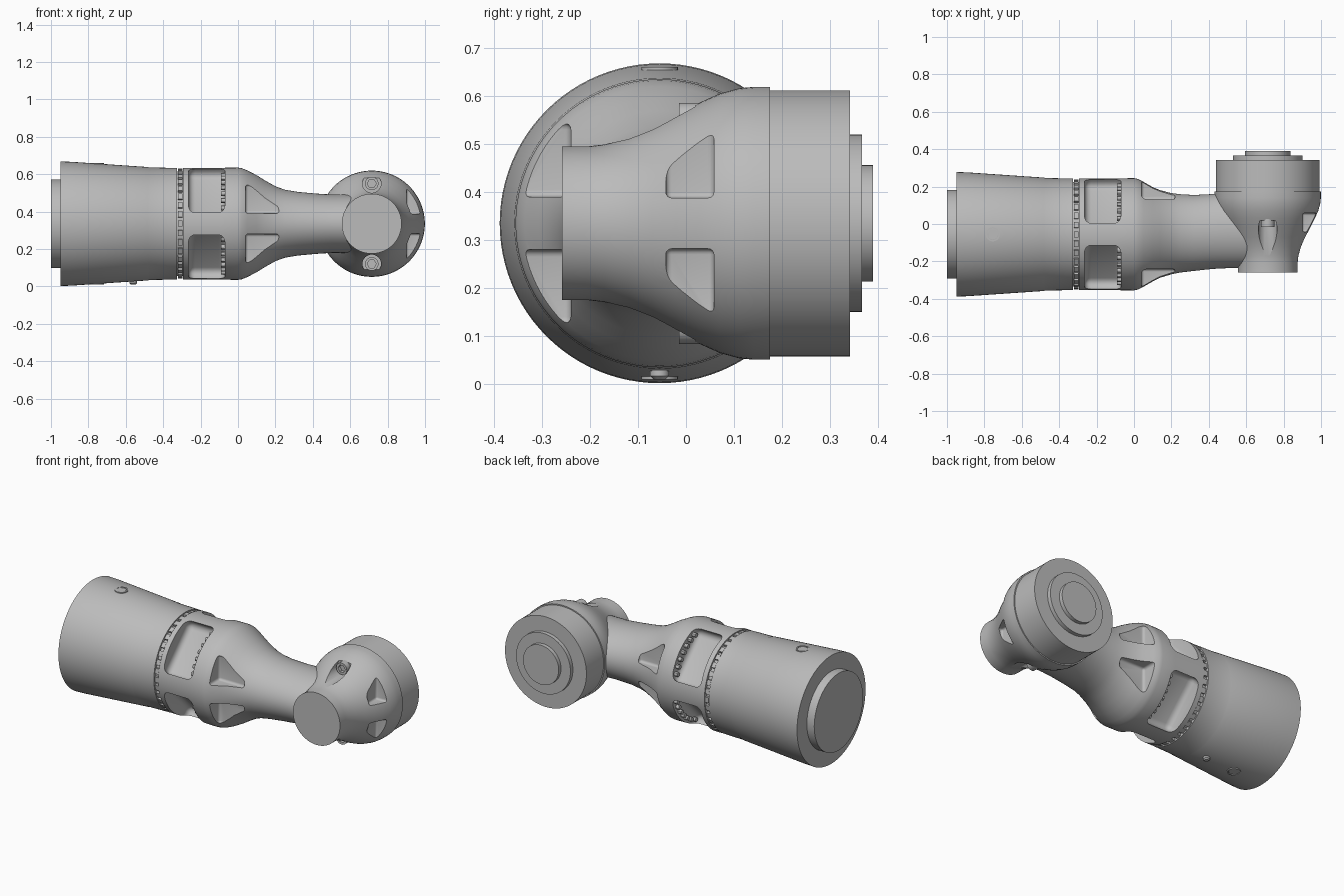
import bpy, bmesh, math
from mathutils import Matrix, Vector

if "Cube" in bpy.data.objects:
    bpy.data.objects.remove(bpy.data.objects["Cube"])

metal = bpy.data.materials.new("grey metal")
metal.use_nodes = True
GREY = (0.5, 0.5, 0.5, 1)
metal.diffuse_color = GREY
metal.node_tree.nodes["Principled BSDF"].inputs["Base Color"].default_value = GREY

CY, CZ, JX = -0.055, 0.335, 0.715     # arm axis (y, z) and wrist axis x
ARM = Vector((0, CY, CZ))
WRIST = Vector((JX, 0, CZ))
ROWS_TO_Y = Matrix(((0, -1, 0), (1, 0, 0), (0, 0, 1))).to_4x4()


def make(name, bm, matrix=Matrix()):
    bmesh.ops.recalc_face_normals(bm, faces=bm.faces)
    mesh = bpy.data.meshes.new(name)
    bm.to_mesh(mesh)
    bm.free()
    mesh.transform(matrix)
    mesh.materials.append(metal)
    obj = bpy.data.objects.new(name, mesh)
    bpy.context.collection.objects.link(obj)
    return obj


def loft(name, rows, matrix, sides=96):
    """Closed tube along x; each row is (x, width, height, side shift)."""
    bm = bmesh.new()
    rings = []
    for row in rows:
        x, w = row[0], row[1]
        h = row[2] if len(row) > 2 else w
        s = row[3] if len(row) > 3 else 0
        angles = [math.tau * i / sides for i in range(sides)]
        rings.append([bm.verts.new((x, s + w * math.cos(a), h * math.sin(a))) for a in angles])
    for a, b in zip(rings, rings[1:]):
        for i in range(sides):
            j = (i + 1) % sides
            bm.faces.new((a[i], a[j], b[j], b[i]))
    bm.faces.new(rings[0])
    bm.faces.new(rings[-1])
    return make(name, bm, matrix)


def box(name, low, high, matrix=Matrix(), bevel=0.0):
    low, high = Vector(low), Vector(high)
    bm = bmesh.new()
    bmesh.ops.create_cube(bm, size=1)
    bmesh.ops.scale(bm, vec=high - low, verts=bm.verts)
    bmesh.ops.translate(bm, vec=(low + high) / 2, verts=bm.verts)
    if bevel:
        bmesh.ops.bevel(bm, geom=bm.edges[:], offset=bevel, segments=4, profile=0.5, affect='EDGES')
    return make(name, bm, matrix)


def cut(obj, cutters):
    for c in cutters:
        mod = obj.modifiers.new("cut", 'BOOLEAN')
        mod.operation, mod.solver, mod.object = 'DIFFERENCE', 'EXACT', c
    bpy.context.view_layer.update()
    graph = bpy.context.evaluated_depsgraph_get()
    mesh = bpy.data.meshes.new_from_object(obj.evaluated_get(graph))
    obj.modifiers.clear()
    obj.data = mesh
    for c in cutters:
        bpy.data.objects.remove(c)


def spin(degrees):
    return Matrix.Rotation(math.radians(degrees), 4, 'X')


arm_m = Matrix.Translation(ARM)
wrist_m = Matrix.Translation(WRIST) @ ROWS_TO_Y

# Motor housing with its end plate
loft("housing_end_plate", [(-1, 0.237), (-0.94, 0.237)], arm_m)
loft("motor_housing", [(-0.95, 0.333), (-0.89, 0.331), (-0.48, 0.303), (-0.475, 0.301),
                       (-0.325, 0.298)], arm_m)

# Bolt groove between housing and collar, filled with short teeth
loft("groove_core", [(-0.33, 0.28), (-0.28, 0.28)], arm_m)
for i in range(36):
    box("groove_tooth", (-0.322, -0.016, 0.26), (-0.298, 0.016, 0.294), arm_m @ spin(10 * i))

# Collar and tapering neck, with four windows and four wedge pockets
neck = loft("collar_and_neck", [
    (-0.295, 0.298), (-0.09, 0.299), (0, 0.3), (0.02, 0.296, 0.297), (0.05, 0.281, 0.285),
    (0.1, 0.252, 0.259), (0.14, 0.234, 0.234, 0.002), (0.2, 0.217, 0.2, 0.003),
    (0.25, 0.209, 0.182, 0.005), (0.32, 0.203, 0.17, 0.007), (0.42, 0.2, 0.161, 0.015),
    (0.5, 0.205, 0.156, 0.024), (0.62, 0.205, 0.156, 0.026)], arm_m)
cutters = []
for k in range(4):
    cutters.append(box("window_cutter", (-0.265, -0.165, 0.2), (-0.07, 0.165, 0.45),
                       arm_m @ spin(45 + 90 * k), 0.035))
for sy in (-1, 1):
    for sz in (-1, 1):
        flip = Matrix.Diagonal((1, sy, sz, 1))
        low, high = Vector((0.04, 0.185, 0.055)), Vector((0.22, 0.4, 0.21))
        mid, half = (low + high) / 2, (high - low) / 2
        place = arm_m @ Matrix.Translation(flip @ mid)
        cutters.append(box("pocket_cutter", -half, half, place, 0.015))
cut(neck, cutters)

# Bolt heads along the inner edge of each window
for k in range(4):
    for i in range(7):
        m = arm_m @ spin(45 + 90 * k + (i - 3) * 9)
        loft("window_bolt", [(-0.092, 0.013), (-0.065, 0.013)],
             m @ Matrix.Translation((0, 0, 0.273)), 12)

# Screw rings on top and bottom of the housing, and a small plug below
for sign in (1, -1):
    up = Matrix.Rotation(math.radians(-90 * sign), 4, 'Y')
    spot = Matrix.Translation((-0.755, CY, CZ)) @ up
    ring = loft("housing_screw_ring", [(0.3, 0.038), (0.325, 0.038)], spot, 32)
    cut(ring, [loft("ring_cutter", [(0.29, 0.03), (0.34, 0.03)], spot, 32)])
    loft("housing_screw", [(0.3, 0.027), (0.323, 0.027)], spot, 32)
loft("housing_plug", [(0.29, 0.02), (0.318, 0.02), (0.325, 0.012)],
     Matrix.Translation((-0.56, CY, CZ)) @ Matrix.Rotation(math.radians(90), 4, 'Y'), 24)

# Wrist joint: tapered body with a flat front boss
body = loft("wrist_body", [
    (-0.258, 0.16), (-0.205, 0.16), (-0.17, 0.164), (-0.12, 0.178), (-0.07, 0.2),
    (-0.02, 0.227), (0.03, 0.252), (0.07, 0.27), (0.11, 0.281), (0.14, 0.284),
    (0.175, 0.284)], wrist_m)
cutters = []
for sz in (-1, 1):
    side = Matrix.Translation((JX + 0.28, 0.008, CZ + sz * 0.123))
    cutters.append(box("side_cutter", (-0.095, -0.05, -0.07), (0.1, 0.05, 0.07), side, 0.012))
    bore = wrist_m @ Matrix.Translation((0, 0, sz * 0.215))
    cutters.append(loft("bore_cutter", [(-0.3, 0.05), (0.02, 0.05)], bore, 32))
cut(body, cutters)
for sz in (-1, 1):
    bore = wrist_m @ Matrix.Translation((0, 0, sz * 0.215))
    screw = loft("wrist_screw", [(-0.015, 0.036), (0.03, 0.036)], bore, 24)
    cut(screw, [loft("socket_cutter", [(-0.03, 0.024), (0.005, 0.024)], bore, 6)])

# Wrist motor with stepped back discs
loft("wrist_motor", [(0.17, 0.277), (0.342, 0.277)], wrist_m)
loft("wrist_ring", [(0.33, 0.185), (0.366, 0.185)], wrist_m)
loft("wrist_hub", [(0.35, 0.121), (0.389, 0.121)], wrist_m)

# Smooth curved faces and keep hard rims crisp
bpy.ops.object.select_all(action='DESELECT')
for obj in bpy.context.collection.objects:
    if obj.type == 'MESH' and metal.name in obj.data.materials:
        obj.select_set(True)
        bpy.context.view_layer.objects.active = obj
bpy.ops.object.shade_smooth_by_angle(angle=math.radians(30))
